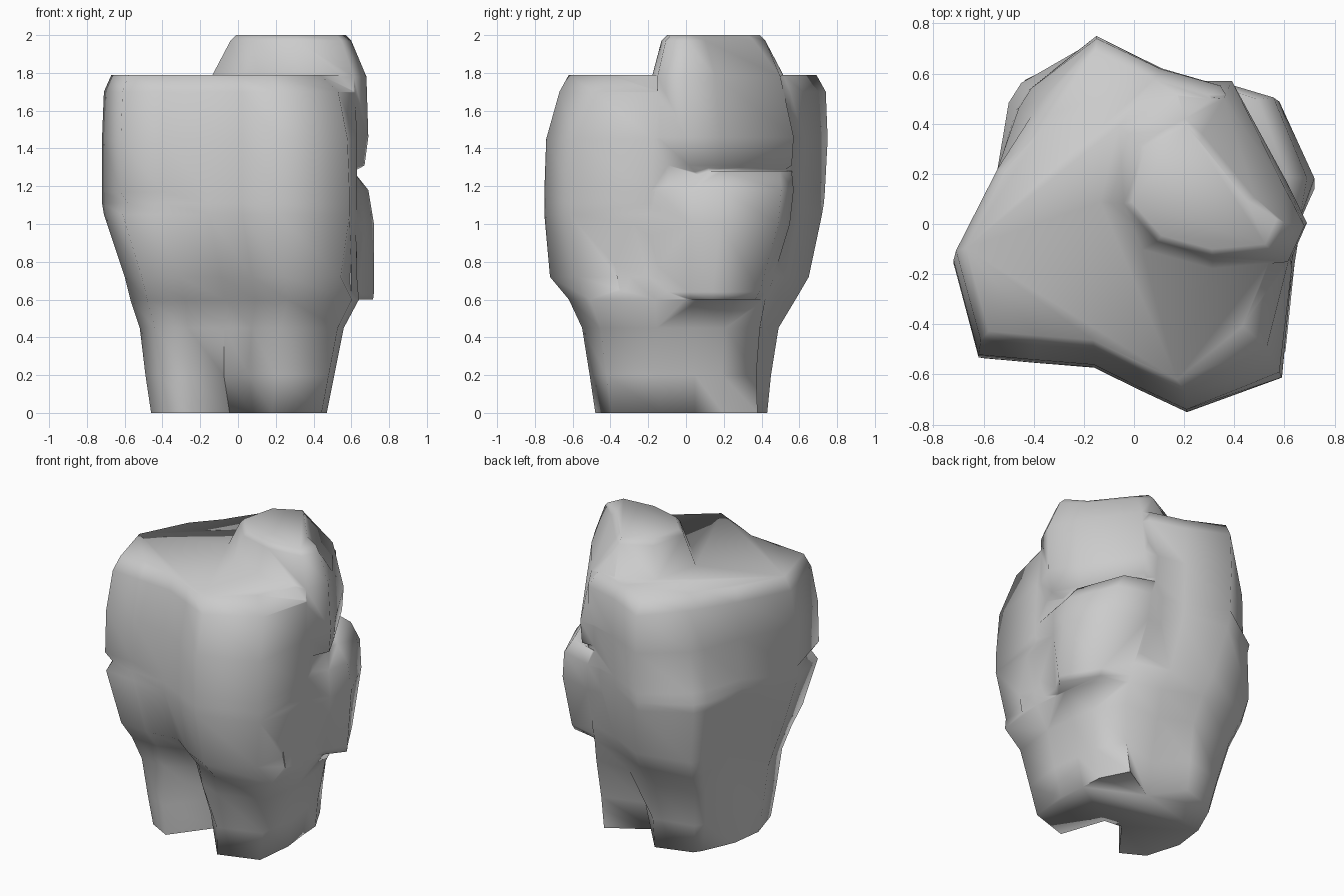
import bpy
import bmesh
from math import radians

cube = bpy.data.objects.get("Cube")
if cube:
    bpy.data.objects.remove(cube)

stone = bpy.data.materials.new("stone_grey")
stone.use_nodes = True
GREY = (0.6, 0.6, 0.6, 1)
stone.diffuse_color = GREY
stone.node_tree.nodes["Principled BSDF"].inputs["Base Color"].default_value = GREY


def loft(name, outline, levels, dents=()):
    """Stack a closed outline, refitted to (z, xmin, xmax, ymin, ymax) at each level.

    Each dent (level, index, dx, dy) then shifts one corner of one level."""
    xs = [p[0] for p in outline]
    ys = [p[1] for p in outline]
    x0, y0 = min(xs), min(ys)
    w, d = max(xs) - x0, max(ys) - y0
    bm = bmesh.new()
    rings = []
    for z, left, right, front, back in levels:
        rings.append([bm.verts.new((left + (x - x0) / w * (right - left),
                                    front + (y - y0) / d * (back - front), z))
                      for x, y in outline])
    for level, index, dx, dy in dents:
        rings[level][index].co.x += dx
        rings[level][index].co.y += dy
    n = len(outline)
    for low, high in zip(rings, rings[1:]):
        for i in range(n):
            j = (i + 1) % n
            bm.faces.new((low[i], low[j], high[j], high[i]))
    bm.faces.new(rings[0])
    bm.faces.new(rings[-1])
    bmesh.ops.recalc_face_normals(bm, faces=bm.faces)
    mesh = bpy.data.meshes.new(name)
    bm.to_mesh(mesh)
    bm.free()
    mesh.materials.append(stone)
    obj = bpy.data.objects.new(name, mesh)
    bpy.context.collection.objects.link(obj)
    return obj


# Main rock: narrow foot, broad shoulders, flat top
body_outline = [(-.15, .75), (.11, .62), (.35, .55), (.5, .3), (.6, .12), (.63, -.18),
                (.59, -.61), (.21, -.75), (.02, -.66), (-.16, -.57), (-.4, -.55),
                (-.62, -.53), (-.72, -.15), (-.55, .2), (-.5, .5), (-.45, .58)]
body_levels = [(0, -.46, .47, -.48, .43), (.2, -.49, .51, -.51, .45),
               (.45, -.52, .56, -.55, .49), (.6, -.57, .64, -.62, .58),
               (.72, -.6, .63, -.72, .65), (1.05, -.71, .63, -.75, .72),
               (1.11, -.72, .63, -.75, .73), (1.17, -.72, .63, -.75, .735),
               (1.45, -.72, .63, -.74, .75), (1.7, -.71, .62, -.67, .74),
               (1.79, -.67, .55, -.62, .69)]

# Cleft between the front feet
front_cleft = [(0, 8, .03, .24), (0, 9, .03, .2), (1, 8, 0, .08), (1, 9, 0, .17),
               (2, 9, 0, .13), (3, 9, 0, .09), (4, 9, 0, .04),
               (0, 10, 0, -.07), (1, 10, 0, -.06)]

# Back feet with a small cleft between them
back_feet = [(0, 1, -.03, -.13), (1, 1, -.02, -.08), (0, 2, .07, .07), (1, 2, .07, .05),
             (2, 2, .06, .04), (0, 3, .06, .04), (1, 3, .05, .03), (2, 3, .05, .03),
             (3, 3, .04, .04), (0, 13, -.09, 0), (1, 13, -.07, 0)]

# Back corner swells low down and leans in towards the top
leaning_corner = [(level, index, -shift, shift)
                  for level, shift in ((0, .03), (1, .05), (2, .08), (3, .09), (4, .08),
                                       (7, -.03), (8, -.04), (9, -.08), (10, -.1))
                  for index in (14, 15)]

# Nick on one front corner, chamfer on the other
front_corners = [(6, 11, .035, .03), (4, 6, -.05, .02), (8, 6, -.01, .01),
                 (9, 6, -.05, .05), (10, 6, -.08, .09)]

rock = loft("rock", body_outline, body_levels,
            front_cleft + back_feet + leaning_corner + front_corners)

# Upper boulder: rises above the top and overhangs the side
boulder = loft("upper_boulder",
               [(-.18, .1), (-.1, .42), (.15, .55), (.38, .55), (.6, .17), (.69, 0),
                (.62, -.15), (.3, -.18), (0, -.1)],
               [(1.26, -.1, .58, -.08, .48), (1.31, -.13, .67, -.16, .56),
                (1.46, -.15, .69, -.18, .57), (1.78, -.14, .68, -.18, .52),
                (1.97, -.04, .6, -.13, .42), (2, -.01, .57, -.1, .39)],
               [(3, 3, -.03, -.02), (4, 3, -.1, -.06), (5, 3, -.1, -.06),
                (4, 4, -.05, -.03), (5, 4, -.06, -.04)])

# Side bulge: broad swelling under the overhang, flush with the back and the flank
bulge = loft("side_bulge",
             [(.1, .56), (.35, .565), (.58, .5), (.72, .18), (.69, .02), (.6, -.45), (.1, -.3)],
             [(.6, .1, .715, -.3, .41), (.64, .1, .72, -.35, .44), (1, .1, .72, -.42, .55),
              (1.18, .1, .69, -.45, .57), (1.28, .1, .61, -.42, .56)],
             [(0, 4, -.06, 0), (1, 4, -.05, 0), (2, 4, -.02, 0)])

# Fuse the swellings into one skin
bpy.ops.object.select_all(action="DESELECT")
rock.select_set(True)
bpy.context.view_layer.objects.active = rock
for part in (boulder, bulge):
    union = rock.modifiers.new("union", "BOOLEAN")
    union.operation = "UNION"
    union.solver = "EXACT"
    union.object = part
    bpy.ops.object.modifier_apply(modifier=union.name)
    bpy.data.objects.remove(part)
bpy.ops.object.shade_smooth_by_angle(angle=radians(80))
